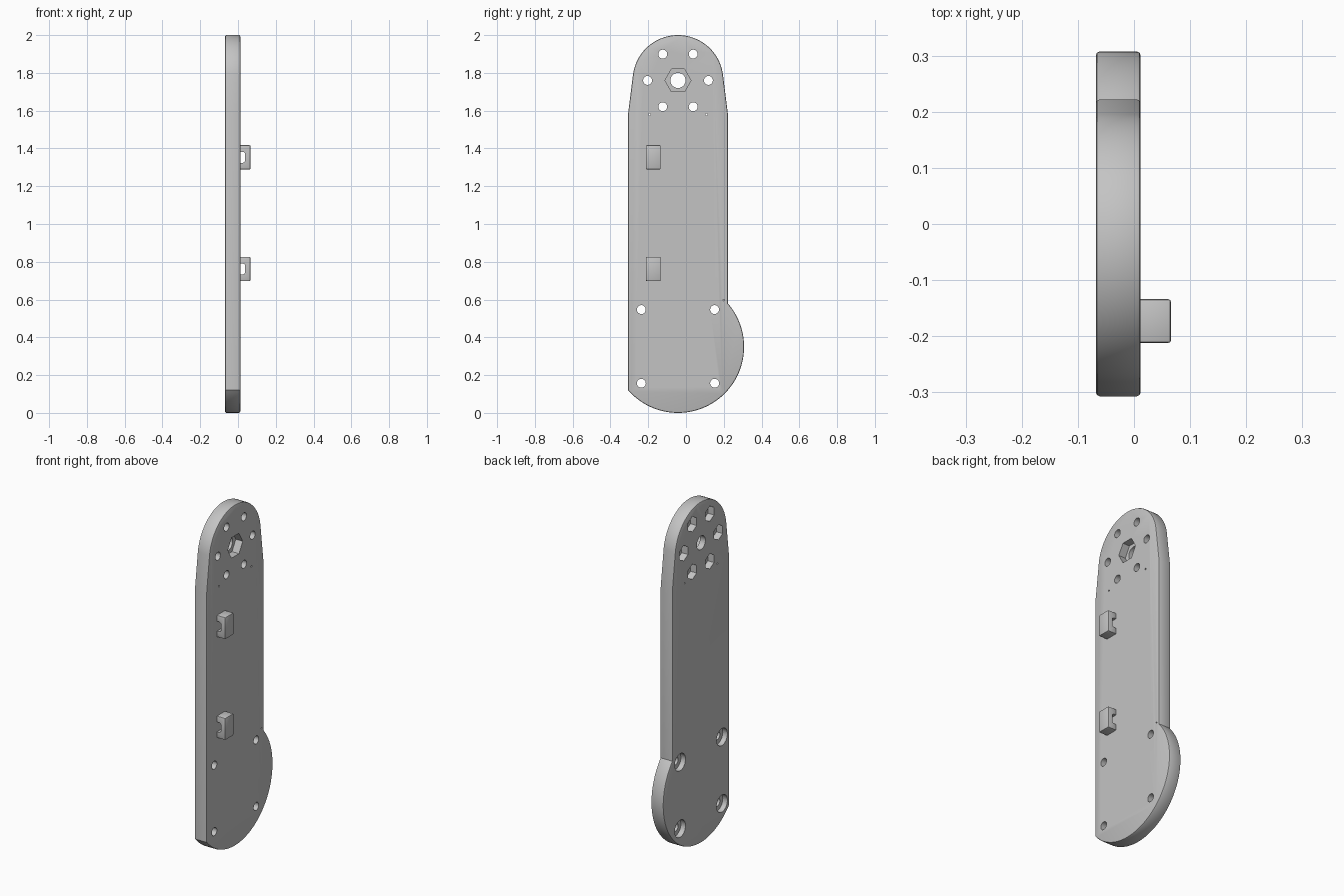
import bpy, bmesh
from math import cos, sin, pi, radians, atan2, acos, hypot, sqrt

cube = bpy.data.objects.get("Cube")
if cube:
    bpy.data.objects.remove(cube, do_unlink=True)

grey = bpy.data.materials.new("light_grey")
grey.use_nodes = True
colour = (0.55, 0.55, 0.55, 1)
grey.diffuse_color = colour
grey.node_tree.nodes["Principled BSDF"].inputs["Base Color"].default_value = colour

BACK, FACE = -0.068, 0.012      # plate thickness along x
MID = -0.0425                   # plate centre line along y
HALF = 0.2645                   # half width of the straight body
TOP_Z, TOP_R = 1.76, 0.24
LOW_Z, LOW_R = 0.35, 0.35


def arc(cy, cz, r, a0, a1, n):
    return [(cy + r * cos(a0 + (a1 - a0) * i / n),
             cz + r * sin(a0 + (a1 - a0) * i / n)) for i in range(n + 1)]


def ngon(cy, cz, r, n=32, turn=0):
    return arc(cy, cz, r, turn, turn + 2 * pi, n)[:-1]


def prisms(name, items, axis="x"):
    """One mesh from (outline, start, end) prisms extruded along an axis."""
    bm = bmesh.new()
    for pts, a, b in items:
        rings = [[bm.verts.new((t, p, q) if axis == "x" else (p, t, q))
                  for p, q in pts] for t in (a, b)]
        bm.faces.new(rings[0])
        bm.faces.new(rings[1])
        for i in range(len(pts)):
            j = (i + 1) % len(pts)
            bm.faces.new((rings[0][i], rings[0][j], rings[1][j], rings[1][i]))
    bmesh.ops.recalc_face_normals(bm, faces=bm.faces)
    mesh = bpy.data.meshes.new(name)
    bm.to_mesh(mesh)
    bm.free()
    obj = bpy.data.objects.new(name, mesh)
    bpy.context.collection.objects.link(obj)
    mesh.materials.append(grey)
    return obj


def finish(obj, bevel, cutters):
    """Soften the rim, cut the openings, then smooth the curved walls."""
    mod = obj.modifiers.new("rim", "BEVEL")
    mod.width, mod.segments = bevel, 2
    mod.limit_method, mod.angle_limit = "ANGLE", radians(60)
    for cutter in cutters:
        cut = obj.modifiers.new("cut", "BOOLEAN")
        cut.operation, cut.solver, cut.object = "DIFFERENCE", "EXACT", cutter
    bpy.ops.object.select_all(action="DESELECT")
    obj.select_set(True)
    bpy.context.view_layer.objects.active = obj
    for m in list(obj.modifiers):
        bpy.ops.object.modifier_apply(modifier=m.name)
    for cutter in cutters:
        bpy.data.objects.remove(cutter, do_unlink=True)
    bpy.ops.object.shade_smooth_by_angle(angle=radians(25))


# Plate outline: straight body, tapered round head, offset round foot
shoulder = 1.58
drop = shoulder - TOP_Z
tangent = atan2(drop, HALF) + acos(TOP_R / hypot(drop, HALF))
clip = atan2(sqrt(LOW_R ** 2 - HALF ** 2), HALF)
outline = arc(MID, LOW_Z, LOW_R, clip - pi - 2 * clip + 2 * clip, clip, 64)
outline[0] = (MID - HALF, LOW_Z - LOW_R * sin(clip))
outline = arc(MID, LOW_Z, LOW_R, -pi + clip, clip, 64)
outline += [(MID + HALF, shoulder)]
outline += arc(MID, TOP_Z, TOP_R, tangent, pi - tangent, 56)
outline += [(MID - HALF, shoulder)]
plate = prisms("plate", [(outline, BACK, FACE)])

# Bolt positions: ring of six around the head, four in the foot
ring = [(MID + 0.161 * cos(k * pi / 3), TOP_Z + 0.161 * sin(k * pi / 3))
        for k in range(6)]
foot = [(MID + s * 0.194, z) for s in (-1, 1) for z in (0.157, 0.547)]

# Through holes
through = [(ngon(y, z, 0.0235), -0.2, 0.2) for y, z in ring + foot]
through += [(ngon(MID, TOP_Z, 0.04), -0.2, 0.2)]
through += [(ngon(MID + s * 0.151, shoulder, 0.005, 8), -0.2, 0.2) for s in (-1, 1)]
through += [(ngon(0.2, 0.597, 0.004, 8), -0.02, 0.2)]

# Hexagon nut pockets and round counterbores
pockets = [(ngon(y, z, 0.045, 6, pi / 6), -0.2, BACK + 0.04) for y, z in ring]
pockets += [(ngon(y, z, 0.05), -0.2, BACK + 0.03) for y, z in foot]
pockets += [(ngon(MID, TOP_Z, 0.069, 6), FACE - 0.045, 0.2)]
finish(plate, 0.007, [prisms("hole_cutter", through), prisms("pocket_cutter", pockets)])

# Two strap loops standing on the face
for name, z in (("lower_loop", 0.762), ("upper_loop", 1.353)):
    box = [(FACE - 0.008, z - 0.064), (0.066, z - 0.064),
           (0.066, z + 0.064), (FACE - 0.008, z + 0.064)]
    loop = prisms(name, [(box, -0.212, -0.134)], "y")
    slot = [(-0.1, z - 0.029)] + arc(0.024, z - 0.015, 0.014, -pi / 2, 0, 6)
    slot += arc(0.024, z + 0.015, 0.014, 0, pi / 2, 6) + [(-0.1, z + 0.029)]
    finish(loop, 0.005, [prisms("slot_cutter", [(slot, -0.4, 0.1)], "y")])
